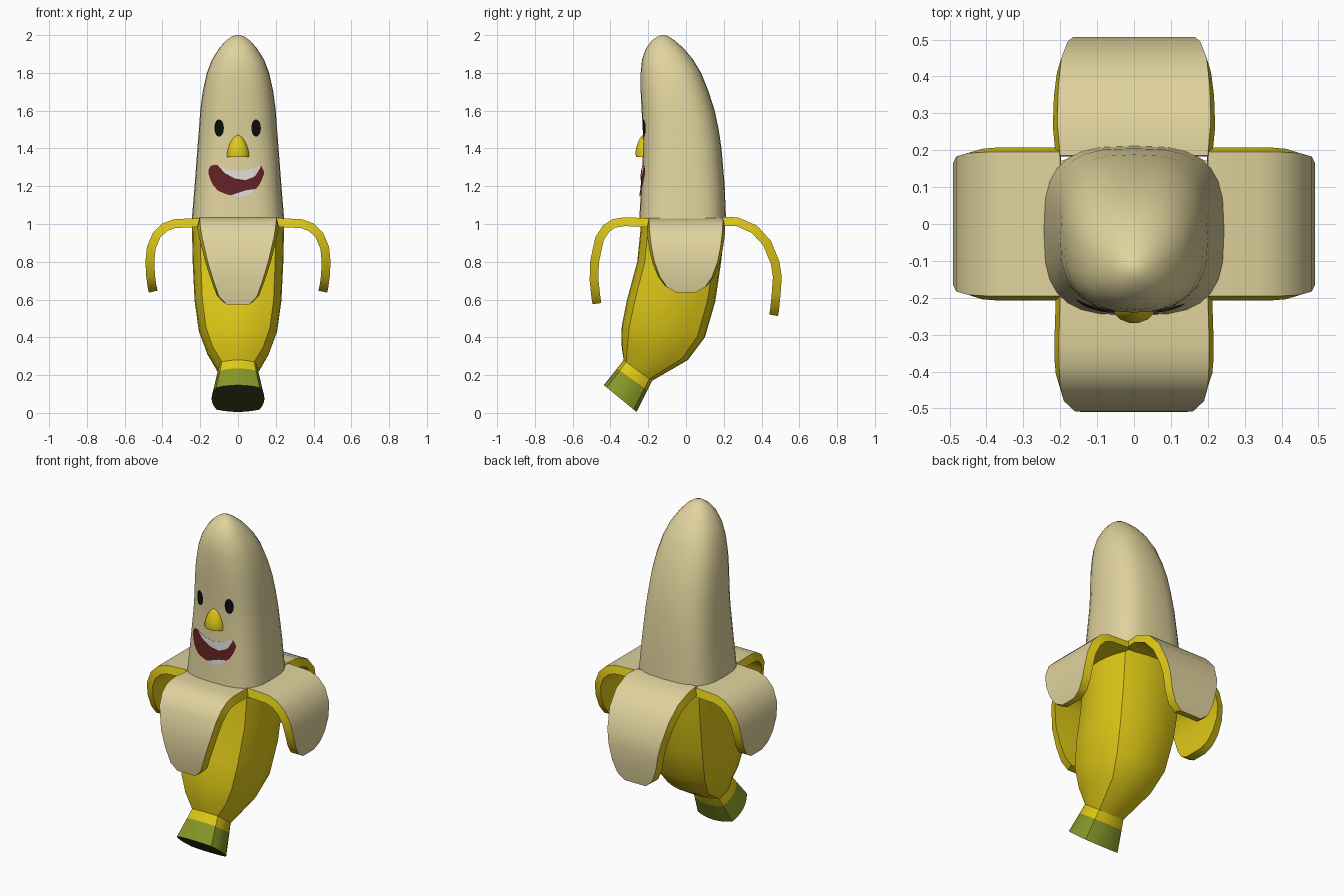
import bpy, bmesh, math
from mathutils import Vector
from mathutils.bvhtree import BVHTree

if "Cube" in bpy.data.objects:
    bpy.data.objects.remove(bpy.data.objects["Cube"])

def material(name, rgb):
    m = bpy.data.materials.new(name)
    m.diffuse_color = (*rgb, 1)
    m.use_nodes = True
    m.node_tree.nodes["Principled BSDF"].inputs["Base Color"].default_value = m.diffuse_color
    return m

cream = material("cream flesh", (.745, .651, .337))
yellow = material("yellow peel", (.74, .585, .008))
green = material("stem green", (.242, .305, .021))
dark = material("stem end dark", (.042, .048, .009))
red = material("mouth dark red", (.127, .016, .018))
white = material("teeth white", (.72, .72, .72))
black = material("eye black", (.004, .004, .004))

def finish(name, bm, mats, angle=30):
    bmesh.ops.recalc_face_normals(bm, faces=bm.faces[:])
    me = bpy.data.meshes.new(name)
    bm.to_mesh(me)
    ob = bpy.data.objects.new(name, me)
    bpy.context.collection.objects.link(ob)
    for m in mats:
        me.materials.append(m)
    bpy.ops.object.select_all(action='DESELECT')
    ob.select_set(True)
    bpy.context.view_layer.objects.active = ob
    bpy.ops.object.shade_smooth_by_angle(angle=math.radians(angle))
    return ob

def loft(name, rings, mats, band=lambda i: 0, first=0, last=0, angle=30):
    """Skin closed rings; band(i) gives the material of each band."""
    bm = bmesh.new()
    vs = [[bm.verts.new(p) for p in r] for r in rings]
    n = len(vs[0])
    for i in range(len(vs) - 1):
        for j in range(n):
            k = (j + 1) % n
            f = bm.faces.new((vs[i][j], vs[i][k], vs[i + 1][k], vs[i + 1][j]))
            f.material_index = band(i)
    bm.faces.new(vs[0]).material_index = first
    bm.faces.new(vs[-1]).material_index = last
    return finish(name, bm, mats, angle)

def oval(z, hx, yf, yb, power, n=28):
    """Horizontal superellipse ring."""
    def s(c):
        return math.copysign(abs(c) ** (2 / power), c)
    out = []
    for i in range(n):
        a = 2 * math.pi * i / n
        out.append(Vector((hx * s(math.cos(a)), (yf + yb) / 2 + (yb - yf) / 2 * s(math.sin(a)), z)))
    return out

def bulged_square(front, back, hx, corner=.82, n=6):
    """Four sides that bow outward between sharp corners; front/back are (y, z)."""
    f, b = Vector((0, *front)), Vector((0, *back))
    mid, half = (f + b) / 2, (b - f) / 2
    out = []
    for k in range(4):
        c, s = round(math.cos(k * math.pi / 2)), round(math.sin(k * math.pi / 2))
        for i in range(n):
            t = -1 + 2 * i / n
            u, v = 1 - (1 - corner) * t * t, corner * t
            x, y = u * c - v * s, u * s + v * c
            out.append(mid + Vector((hx * x, 0, 0)) + half * y)
    return out

# Flesh: z, half width, front y, back y, squareness
flesh_rings = [(1.02, .245, -.248, .212, 3.1), (1.2, .23, -.237, .205, 3),
               (1.4, .215, -.227, .188, 2.8), (1.5, .207, -.229, .173, 2.7),
               (1.6, .2, -.235, .152, 2.6), (1.7, .187, -.24, .12, 2.5),
               (1.8, .165, -.24, .08, 2.4), (1.87, .138, -.233, .038, 2.3),
               (1.93, .1, -.212, -.012, 2.2), (1.97, .065, -.182, -.058, 2.1),
               (1.992, .034, -.152, -.09, 2), (2.0, .012, -.131, -.111, 2)]
flesh = loft("flesh", [oval(*r) for r in flesh_rings], [cream], angle=45)

# Lower peel, stem and cut stem end in one skin
peel_rings = [((-.235, 1.03), (.21, 1.03), .245), ((-.258, .8), (.186, .8), .24),
              ((-.312, .6), (.155, .59), .23), ((-.34, .46), (.1, .4), .207),
              ((-.342, .36), (.01, .28), .165), ((-.33, .28), (-.18, .17), .105),
              ((-.365, .235), (-.205, .12), .116), ((-.435, .147), (-.262, .005), .14)]
loft("peel_body", [bulged_square(*r) for r in peel_rings], [yellow, green, dark, cream],
     band=lambda i: 1 if i == 6 else 0, first=3, last=2)

# Folded peel flaps: path of (distance out, height, half width)
def flap(name, direction, path, thick=.047, shift=0.0):
    d = Vector((*direction, 0))
    side = Vector((-d.y, d.x, 0))
    centre = Vector((0, -.005 + shift, 0))
    bm = bmesh.new()
    rows = []
    for i, (r, z, w) in enumerate(path):
        a, b = path[max(i - 1, 0)], path[min(i + 1, len(path) - 1)]
        t = Vector((b[0] - a[0], b[1] - a[1])).normalized()
        nr, nz = r + t.y * thick, z - t.x * thick
        wi = w + .012
        pts = [(r, z, -w), (r, z, w), (nr, nz, wi), (nr, nz, -wi)]
        rows.append([bm.verts.new(centre + d * p + side * q + Vector((0, 0, h))) for p, h, q in pts])
    for a, b in zip(rows, rows[1:]):
        for j in range(4):
            k = (j + 1) % 4
            f = bm.faces.new((a[j], a[k], b[k], b[j]))
            f.material_index = 0 if j == 0 else 1   # cream outside, yellow rim and lining
    for row in (rows[0], rows[-1]):
        bm.faces.new(row).material_index = 1
    finish(name, bm, [cream, yellow], 40)

flap("front_flap", (0, -1), [(.19, 1.03, .2), (.32, 1.036, .204), (.385, 1.025, .203), (.435, .992, .2),
     (.475, .93, .19), (.503, .8, .16), (.505, .7, .13), (.496, .615, .1), (.49, .575, .06)])
flap("back_flap", (0, 1), [(.19, 1.038, .2), (.28, 1.035, .208), (.38, .992, .205), (.455, .91, .197),
     (.5, .8, .18), (.512, .72, .165), (.505, .62, .145), (.498, .55, .115), (.492, .513, .07)])
side_path = [(.2, 1.032, .195), (.34, 1.025, .195), (.4, 1.003, .195), (.45, .955, .192),
             (.482, .88, .183), (.49, .8, .167), (.486, .72, .138), (.478, .665, .1), (.472, .637, .05)]
for label, sx in (("left_flap", -1), ("right_flap", 1)):
    flap(label, (sx, 0), side_path, shift=.005)

# Nose: half dome with a flat base
nose_rings = [(1.355, .06, .044), (1.375, .059, .047), (1.405, .052, .042),
              (1.435, .04, .032), (1.458, .024, .02), (1.47, .008, .008)]
loft("nose", [oval(z, hx, -.222 - hy, -.222 + hy, 2, 14) for z, hx, hy in nose_rings],
     [yellow], angle=50)

# Face details: thin plates laid on the flesh
src = bmesh.new()
src.from_mesh(flesh.data)
tree = BVHTree.FromBMesh(src)

def on_flesh(x, z, off):
    hit = tree.ray_cast(Vector((x, -2, z)), Vector((0, 1, 0)))[0]
    return hit + Vector((0, -off, 0))

def curve(points, x):
    for (x0, z0), (x1, z1) in zip(points, points[1:]):
        if x <= x1:
            return z0 + (z1 - z0) * (x - x0) / (x1 - x0)
    return points[-1][1]

def plate(name, x0, x1, top, bottom, mat, off=.004, cols=24, rows=6):
    bm = bmesh.new()
    grid = []
    for i in range(cols + 1):
        x = x0 + (x1 - x0) * i / cols
        zt, zb = top(x), bottom(x)
        grid.append([bm.verts.new(on_flesh(x, zb + (zt - zb) * j / rows, off)) for j in range(rows + 1)])
    for a, b in zip(grid, grid[1:]):
        for j in range(rows):
            bm.faces.new((a[j], b[j], b[j + 1], a[j + 1]))
    bm.normal_update()
    me_faces = [f for f in bm.faces if f.normal.y > 0]
    bmesh.ops.reverse_faces(bm, faces=me_faces)
    me = bpy.data.meshes.new(name)
    bm.to_mesh(me)
    me.materials.append(mat)
    bpy.context.collection.objects.link(bpy.data.objects.new(name, me))

# Eyes
for label, cx in (("left_eye", -.1), ("right_eye", .096)):
    def arc(x, s, cx=cx):
        return 1.508 + s * (.002 + .043 * math.sqrt(max(0, 1 - ((x - cx) / .025) ** 2)))
    plate(label, cx - .025, cx + .025, lambda x: arc(x, 1), lambda x: arc(x, -1), black)

# Mouth and teeth
lip_top = [(-.157, 1.285), (-.145, 1.308), (-.115, 1.315), (-.06, 1.288), (0, 1.277),
           (.06, 1.287), (.11, 1.312), (.125, 1.305), (.137, 1.28)]
lip_low = [(-.157, 1.27), (-.14, 1.215), (-.105, 1.175), (-.05, 1.153), (0, 1.15),
           (.06, 1.163), (.105, 1.195), (.128, 1.235), (.137, 1.265)]
teeth_low = [(-.105, 1.308), (-.07, 1.27), (-.02, 1.242), (.04, 1.232), (.09, 1.252), (.12, 1.3)]
low_teeth_top = [(-.035, 1.153), (0, 1.165), (.04, 1.178), (.085, 1.185)]
low_teeth_low = [(-.035, 1.15), (.01, 1.142), (.05, 1.15), (.085, 1.178)]
plate("mouth", -.157, .137, lambda x: curve(lip_top, x), lambda x: curve(lip_low, x), red, .003)
plate("upper_teeth", -.105, .12, lambda x: curve(lip_top, x), lambda x: curve(teeth_low, x), white, .006)
plate("lower_teeth", -.035, .085, lambda x: curve(low_teeth_top, x), lambda x: curve(low_teeth_low, x), white, .006)
src.free()
